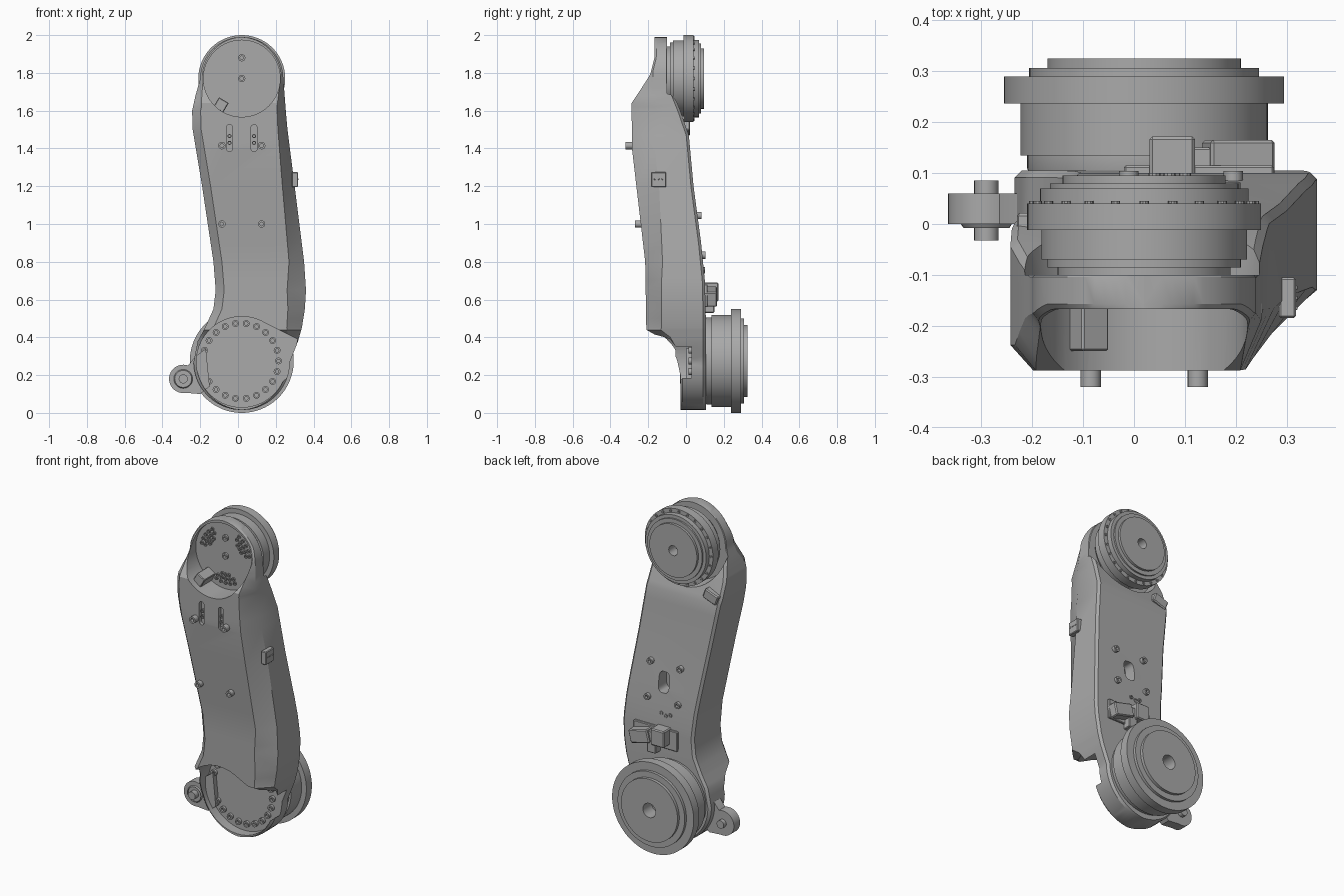
import bpy, bmesh, math
from mathutils import Vector, Matrix

cube = bpy.data.objects.get("Cube")
if cube:
    bpy.data.objects.remove(cube, do_unlink=True)

grey = bpy.data.materials.new("cast grey")
grey.use_nodes = True
grey.diffuse_color = (0.4, 0.4, 0.4, 1)
grey.node_tree.nodes["Principled BSDF"].inputs["Base Color"].default_value = (0.4, 0.4, 0.4, 1)

CX, TOP, LOW = 0.02, 1.77, 0.275   # joint axes


def finish(name, bm, angle=30):
    bmesh.ops.recalc_face_normals(bm, faces=bm.faces)
    me = bpy.data.meshes.new(name)
    bm.to_mesh(me)
    bm.free()
    ob = bpy.data.objects.new(name, me)
    bpy.context.scene.collection.objects.link(ob)
    me.materials.append(grey)
    smooth(ob, angle)
    return ob


def smooth(ob, angle=30):
    bpy.ops.object.select_all(action='DESELECT')
    ob.select_set(True)
    bpy.context.view_layer.objects.active = ob
    bpy.ops.object.shade_smooth_by_angle(angle=math.radians(angle))


def skin(bm, rings):
    loops = [[bm.verts.new(p) for p in ring] for ring in rings]
    n = len(loops[0])
    for a, b in zip(loops, loops[1:]):
        for i in range(n):
            bm.faces.new((a[i], a[(i + 1) % n], b[(i + 1) % n], b[i]))
    bm.faces.new(loops[0])
    bm.faces.new(loops[-1])


def lathe(name, x, z, profile, n=64):
    """Turned part about an axis along y; profile is (radius, y)."""
    bm = bmesh.new()
    angles = [math.tau * i / n for i in range(n)]
    skin(bm, [[(x + r * math.cos(a), y, z + r * math.sin(a)) for a in angles]
              for r, y in profile])
    return finish(name, bm)


def prism(name, outline, y0, y1):
    bm = bmesh.new()
    skin(bm, [[(x, y, z) for x, z in outline] for y in (y0, y1)])
    return finish(name, bm)


def studs(name, spots, r, y0, y1, n=16, hole=0.5):
    """Socket-headed studs along y; y1 is the exposed end."""
    bm = bmesh.new()
    d = (y1 - y0) * 0.5
    for x, z in spots:
        prof = [(r, y0), (r, y1), (r * hole, y1), (r * hole, y1 - d)]
        skin(bm, [[(x + q * math.cos(math.tau * i / n), y, z + q * math.sin(math.tau * i / n))
                   for i in range(n)] for q, y in prof])
    return finish(name, bm)


def box(name, lo, hi, bevel=0.004, turn=0):
    bm = bmesh.new()
    bmesh.ops.create_cube(bm, size=1)
    lo, hi = Vector(lo), Vector(hi)
    bmesh.ops.scale(bm, vec=hi - lo, verts=bm.verts)
    bmesh.ops.bevel(bm, geom=bm.edges[:], offset=bevel, segments=1, affect='EDGES')
    bmesh.ops.rotate(bm, matrix=Matrix.Rotation(math.radians(turn), 3, 'Y'), verts=bm.verts)
    bmesh.ops.translate(bm, vec=(lo + hi) / 2, verts=bm.verts)
    return finish(name, bm)


def cut(target, cutter):
    mod = target.modifiers.new("cut", 'BOOLEAN')
    mod.operation, mod.solver, mod.object = 'DIFFERENCE', 'EXACT', cutter
    bpy.context.view_layer.objects.active = target
    bpy.ops.object.modifier_apply(modifier=mod.name)
    bpy.data.objects.remove(cutter, do_unlink=True)


def circle(x, z, r, n=64, a0=0, a1=360):
    return [(x + r * math.cos(math.radians(a0 + (a1 - a0) * i / n)),
             z + r * math.sin(math.radians(a0 + (a1 - a0) * i / n))) for i in range(n)]


def lerp(keys, z):
    for (z0, v0), (z1, v1) in zip(keys, keys[1:]):
        if z <= z1:
            t = max(0, (z - z0) / (z1 - z0))
            return v0 + (v1 - v0) * t
    return keys[-1][1]


# Arm shell: sections lofted up z
LEFT = [(.27, -.235), (.38, -.213), (.45, -.175), (.55, -.13), (.65, -.118), (.8, -.13),
        (1.2, -.19), (1.5, -.24), (1.6, -.243), (1.68, -.225), (1.77, -.2)]
RIGHT = [(.27, .275), (.38, .318), (.45, .338), (.55, .354), (.65, .36), (.8, .35),
         (1.2, .3), (1.5, .262), (1.6, .253), (1.77, .24)]
FRONT = [(.2, -.03), (.27, -.045), (.335, -.075), (.4, -.14), (.44, -.21), (.8, -.216),
         (1.4, -.286), (1.64, -.288), (1.72, -.235), (1.79, -.19), (1.88, -.167)]
BACK = [(.5, .105), (.7, .1), (.9, .08), (1.2, .04), (1.47, .015), (1.6, -.03), (1.75, -.09)]
RIDGE = [(.3, .015), (.45, .08), (.65, .1), (.8, .08), (1.2, .065), (1.62, .045), (1.8, .01)]
SIDE = [(.3, .012), (.45, .08), (.7, .085), (1.2, .12), (1.6, .12), (1.8, .01)]


def section(z):
    xl, xr = lerp(LEFT, z), lerp(RIGHT, z)
    if z < .27:
        xl, xr = (CX + s * math.sqrt(max(0, .255 ** 2 - (z - .27) ** 2)) for s in (-1, 1))
    if z > TOP:
        k = math.sqrt(max(0, 1 - ((z - TOP) / .22) ** 2))
        xl, xr = CX - .22 * k, CX + .22 * k
    yf, yb = lerp(FRONT, z), lerp(BACK, z)
    w = xr - xl
    dr, dl, e = min(lerp(RIDGE, z), w * .3), min(.045, lerp(RIDGE, z), w * .3), min(.014, w * .2)
    return [(xl + e, yb, z), (xr - e, yb, z), (xr, yb - e, z), (xr, yf + lerp(SIDE, z), z),
            (xr - dr, yf, z), (xl + dl, yf, z), (xl, yf + min(.05, lerp(SIDE, z)), z),
            (xl, yb - e, z)]


levels = {round(z, 3) for k in (LEFT, RIGHT, FRONT, BACK, RIDGE, SIDE) for z, _ in k if z < TOP}
for i in range(16):
    a = math.radians(3 + 87 * i / 15)
    levels |= {round(.27 - .255 * math.cos(a), 3), round(TOP + .22 * math.cos(a), 3)}
bm = bmesh.new()
skin(bm, [section(z) for z in sorted(levels)])
bmesh.ops.triangulate(bm, faces=bm.faces[:])
arm = finish("arm_shell", bm)

# Joint pockets in front, clearance for the upper joint, cable window behind
cut(arm, prism("cutter", circle(CX, TOP, .203), -.5, -.145))
lower = circle(CX, .27, .24, 56, 60, 340) + [(.28, .2), (.314, .39)]
cut(arm, prism("cutter", lower, -.5, .03))
cut(arm, lathe("cutter", CX, TOP, [(.24, -.1), (.29, .3)]))
window = [(.096 + .036 * math.copysign(abs(math.cos(a)) ** .6, math.cos(a)),
           .94 + .062 * math.copysign(abs(math.sin(a)) ** .6, math.sin(a)))
          for a in [math.tau * i / 32 for i in range(32)]]
cut(arm, prism("cutter", window, 0, .3))
for x in (-.045, .085):
    slot = circle(x, 1.51, .016, 12, 0, 180) + circle(x, 1.4, .016, 12, 180, 360)
    cut(arm, prism("cutter", slot, -.5, -.265))
smooth(arm, 25)

# Joint drums
lathe("upper_joint", CX, TOP, [
    (.17, -.12), (.17, -.085), (.19, -.085), (.19, -.07), (.202, -.07), (.202, -.012),
    (.23, -.012), (.23, .04), (.205, .04), (.205, .07), (.185, .07), (.185, .08),
    (.16, .08), (.16, .095), (.03, .095), (.03, .03)], 96)
lathe("lower_joint", CX, LOW, [
    (.22, .08), (.23, .11), (.23, .135), (.243, .135), (.243, .237), (.275, .237),
    (.275, .29), (.226, .29), (.226, .307), (.19, .307), (.19, .325),
    (.043, .325), (.043, .24)], 96)
studs("upper_flange_bolts", circle(CX, TOP, .217, 24), .009, .03, .045, 10)

# Bolts on the pocket floors
studs("lower_pocket_bolts", circle(CX - .005, .275, .2, 22), .018, .04, .014)
cluster = [(CX + r * math.cos(a), TOP + r * math.sin(a))
           for mid in (35, 145, 270) for r, n in ((.115, 3), (.14, 5), (.165, 5))
           for a in [math.radians(mid + (i - (n - 1) / 2) * 11) for i in range(n)]]
studs("upper_pocket_bolts", cluster, .011, -.13, -.152, 10)
studs("upper_pocket_centre_bolts", [(CX, TOP), (CX, 1.88)], .019, -.13, -.158)

# Studs on the front and back covers
studs("front_upper_studs", [(-.085, 1.415), (.125, 1.415)], .02, -.27, -.32)
studs("front_lower_studs", [(-.085, 1), (.125, 1)], .019, -.22, -.27)
studs("front_slot_bolts", [(x, z) for x in (-.045, .085) for z in (1.43, 1.465)],
      .011, -.25, -.28, 10)
studs("back_upper_studs", [(-.01, 1.045), (.19, 1.045)], .019, .04, .082)
studs("back_lower_studs", [(-.01, .835), (.195, .835)], .019, .07, .104)
studs("back_small_bolts", [(.04, .76), (.07, .75), (.1, .76)], .012, .08, .1, 10)

# Side lug with pin
lug = circle(-.29, .18, .075, 24, 70, 290) + [(-.2, .1), (-.15, .14), (-.17, .34), (-.225, .3)]
prism("side_lug", lug, 0, .06)
lathe("lug_ring", -.29, .18, [(.05, .0), (.045, -.008), (.045, .02)], 32)
lathe("lug_pin", -.29, .18, [(.024, -.032), (.024, .085)], 24)

# Sensor block on the side
box("side_block", (.285, -.185, 1.195), (.318, -.105, 1.275))
for y in (-.165, -.145, -.125):
    box("side_block_pin", (.31, y - .004, 1.234), (.321, y + .004, 1.242), .001)

# Cable brackets behind
box("bracket_plate", (-.02, .08, .56), (.275, .115, .68))
box("bracket_wing", (.03, .09, .59), (.12, .172, .69), .006)
box("bracket_arm", (.14, .09, .575), (.27, .165, .655), .006, 14)
box("bracket_post", (.1, .09, .53), (.16, .15, .66))
box("upper_bracket", (-.225, -.05, 1.48), (-.13, .022, 1.54), .006, -20)
box("pocket_block", (-.12, -.25, 1.6), (-.06, -.14, 1.66), .004, 30)
